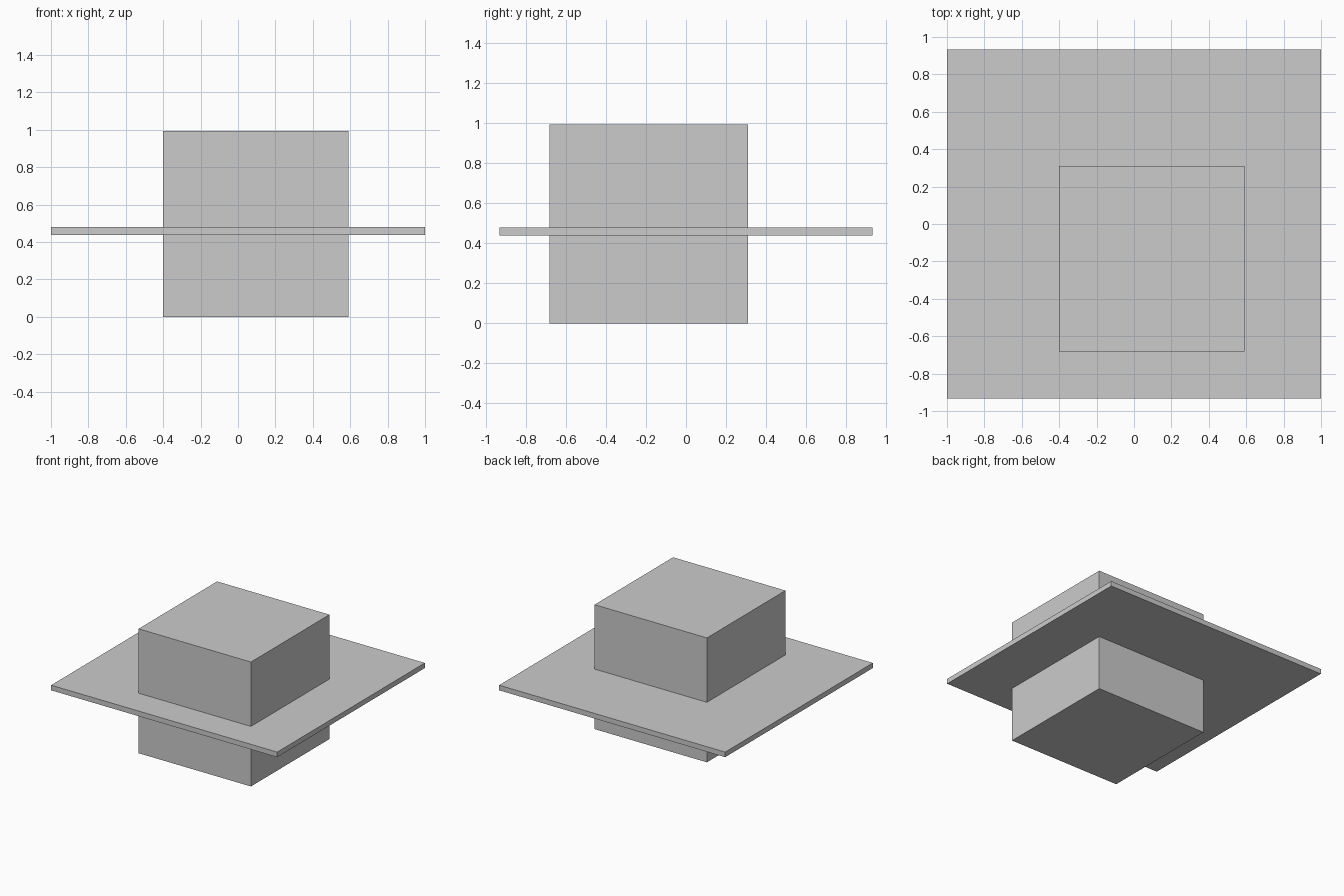
import bpy

if "Cube" in bpy.data.objects:
    bpy.data.objects.remove(bpy.data.objects["Cube"])


def box(name, lo, hi):
    """Axis-aligned box between two corners."""
    centre = [(a + b) / 2 for a, b in zip(lo, hi)]
    bpy.ops.mesh.primitive_cube_add(size=1, location=centre)
    ob = bpy.context.object
    ob.name = name
    ob.scale = [b - a for a, b in zip(lo, hi)]
    bpy.ops.object.transform_apply(location=False, rotation=False, scale=True)
    return ob


# Solid block standing on the ground, set off-centre
box("block", (-0.402, -0.682, 0.0), (0.592, 0.31, 0.995))

# Thin wide plate passing through the block
box("plate", (-1.0, -0.933, 0.439), (1.0, 0.933, 0.48))
